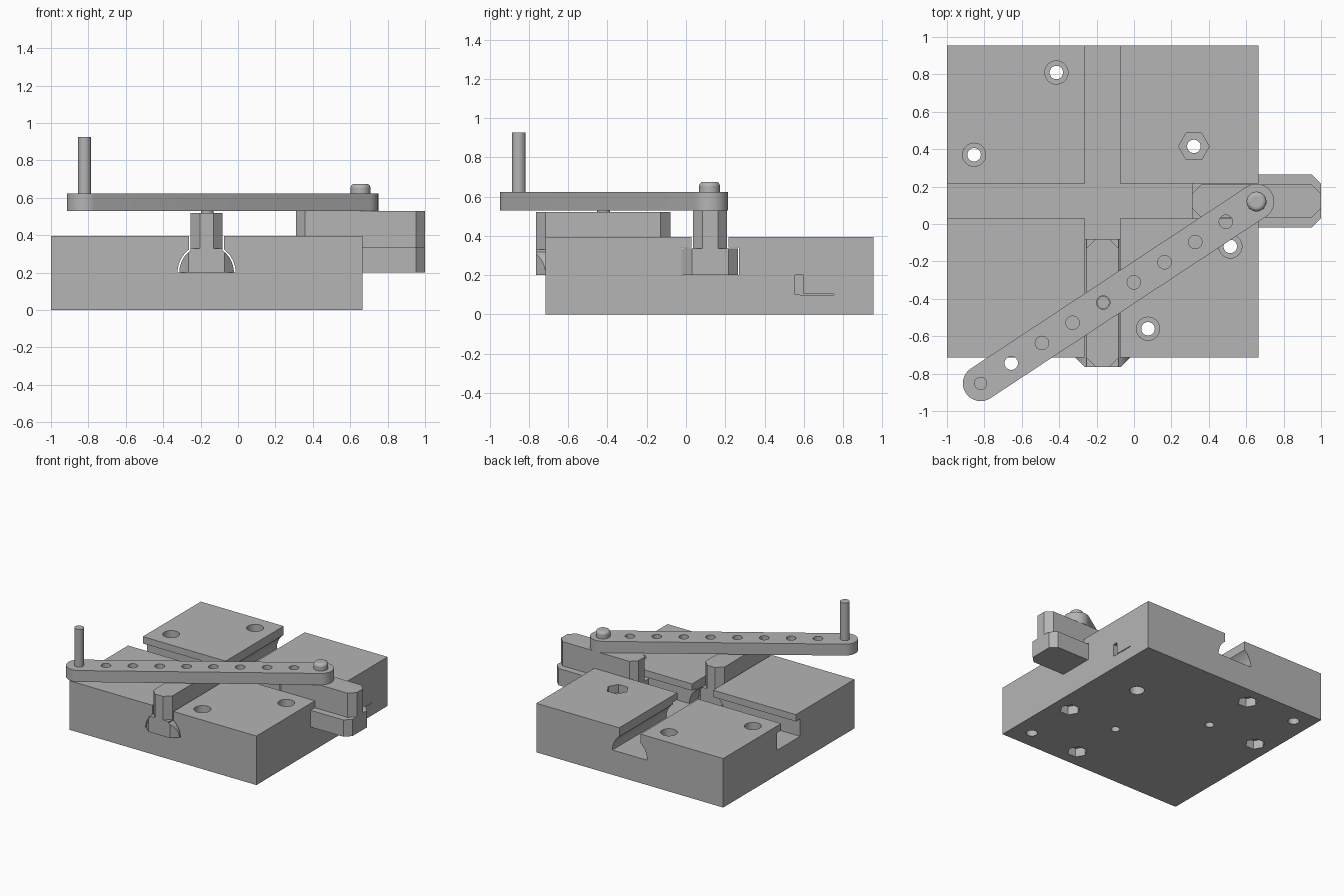
import bpy
import bmesh
from math import pi, cos, sin, atan2, radians
from mathutils import Vector, Matrix

if "Cube" in bpy.data.objects:
    bpy.data.objects.remove(bpy.data.objects["Cube"])

grey = bpy.data.materials.new("plain grey")
grey.use_nodes = True
grey.diffuse_color = (0.46, 0.46, 0.46, 1)
grey.node_tree.nodes["Principled BSDF"].inputs["Base Color"].default_value = grey.diffuse_color

# Matrices that stand a flat profile up so it runs along y
ALONG_Y = Matrix(((1, 0, 0, 0), (0, 0, 1, 0), (0, 1, 0, 0), (0, 0, 0, 1)))


def prism(name, points, low, high, matrix=None):
    """Extrude a flat outline from low to high."""
    bm = bmesh.new()
    face = bm.faces.new([bm.verts.new((x, y, low)) for x, y in points])
    extruded = bmesh.ops.extrude_face_region(bm, geom=[face])["geom"]
    for v in extruded:
        if isinstance(v, bmesh.types.BMVert):
            v.co.z = high
    if matrix:
        bm.transform(matrix)
    bmesh.ops.recalc_face_normals(bm, faces=bm.faces)
    mesh = bpy.data.meshes.new(name)
    bm.to_mesh(mesh)
    bm.free()
    mesh.materials.append(grey)
    obj = bpy.data.objects.new(name, mesh)
    bpy.context.collection.objects.link(obj)
    return obj


def arc(x, y, r, start, end, steps):
    return [(x + r * cos(start + (end - start) * i / steps),
             y + r * sin(start + (end - start) * i / steps)) for i in range(steps + 1)]


def ring(x, y, r, sides=32):
    return arc(x, y, r, 0, 2 * pi, sides)[:-1]


def rect(x0, x1, y0, y1):
    return [(x0, y0), (x1, y0), (x1, y1), (x0, y1)]


def octagon(x0, x1, y0, y1, c):
    return [(x0 + c, y0), (x1 - c, y0), (x1, y0 + c), (x1, y1 - c),
            (x1 - c, y1), (x0 + c, y1), (x0, y1 - c), (x0, y0 + c)]


def combine(target, tool, operation="DIFFERENCE"):
    """Apply a boolean and discard the helper."""
    mod = target.modifiers.new("boolean", "BOOLEAN")
    mod.operation, mod.solver, mod.object = operation, "EXACT", tool
    bpy.context.view_layer.objects.active = target
    bpy.ops.object.modifier_apply(modifier=mod.name)
    bpy.data.objects.remove(tool)


def smooth(obj):
    bpy.ops.object.select_all(action="DESELECT")
    obj.select_set(True)
    bpy.context.view_layer.objects.active = obj
    bpy.ops.object.shade_smooth_by_angle(angle=radians(30))


CX, CY = -0.168, 0.123      # centre lines of the two channels
FLOOR, LIP, TOP = 0.2, 0.34, 0.395
ARM_LOW, ARM_TOP = 0.53, 0.622

# Base block with crossing channels
base = prism("base", rect(-1, 0.665, -0.715, 0.955), 0, TOP)


def cut(points, low, high, matrix=None):
    combine(base, prism("cutter", points, low, high, matrix))


def dome(r, neck, top):
    """Round-shouldered channel profile with a straight neck."""
    a = atan2((r * r - neck * neck) ** 0.5, neck)
    return (arc(CX, FLOOR, r, 0, a, 10) + [(CX + neck, top), (CX - neck, top)]
            + arc(CX, FLOOR, r, pi - a, pi, 10))


cut(dome(0.155, 0.094, 0.5), -1, 1.2, ALONG_Y)
cut(rect(-1.2, 0.9, CY - 0.147, CY + 0.147), FLOOR, LIP)
cut(rect(-1.2, 0.9, CY - 0.094, CY + 0.094), FLOOR, 0.5)

# Screw holes: counterbore above, nut pocket below
for x, y in ((-0.415, 0.81), (-0.855, 0.37), (0.515, -0.12), (0.075, -0.56)):
    cut(ring(x, y, 0.036), -0.1, 0.5)
    cut(ring(x, y, 0.062), 0.3, 0.5)
    cut(ring(x, y, 0.075, 6), -0.1, 0.07)

# Hexagonal pocket on top with a through hole
cut(ring(0.32, 0.415, 0.036), -0.1, 0.5)
cut(ring(0.32, 0.415, 0.082, 6), 0.33, 0.5)
cut(ring(0.32, 0.415, 0.056), -0.1, 0.07)

# Blind holes in the underside
for x, y, r in ((0.51, -0.565, 0.042), (-0.855, 0.81, 0.042),
                (0.075, -0.125, 0.033), (-0.415, 0.37, 0.033)):
    cut(ring(x, y, r), -0.1, 0.13)

# Small pocket and thin slit in the right side
cut(rect(0.6, 0.8, 0.556, 0.598), 0.1, 0.2)
cut(rect(0.6, 0.8, 0.58, 0.755), 0.098, 0.104)
smooth(base)

# Slider in the round channel
front_slider = prism("front_slider", dome(0.146, 0.086, 0.33), -0.765, -0.08, ALONG_Y)
combine(front_slider, prism("trim", octagon(CX - 0.146, CX + 0.146, -0.765, -0.08, 0.05), 0.1, 0.6),
        "INTERSECT")
combine(front_slider, prism("neck", octagon(CX - 0.086, CX + 0.086, -0.765, -0.08, 0.05), 0.25, 0.52),
        "UNION")
smooth(front_slider)

# Slider in the square channel
side_slider = prism("side_slider", octagon(0.31, 1, CY - 0.141, CY + 0.141, 0.048), FLOOR, 0.335)
combine(side_slider, prism("neck", octagon(0.31, 1, CY - 0.087, CY + 0.087, 0.048), 0.25, ARM_LOW),
        "UNION")

# Arm with rounded ends and a row of holes
tip, pivot = Vector((-0.82, -0.852)), Vector((0.655, 0.12))
angle = atan2(*(pivot - tip).yx)
arm = prism("arm", arc(*pivot, 0.095, angle - pi / 2, angle + pi / 2, 20)
            + arc(*tip, 0.095, angle + pi / 2, angle + 3 * pi / 2, 20), ARM_LOW, ARM_TOP)
for i in range(1, 9):
    combine(arm, prism("hole", ring(*tip.lerp(pivot, i / 9), 0.036), 0.4, 0.8))
smooth(arm)

# Handle post, slider pin and pivot screw
smooth(prism("handle_post", ring(*tip, 0.035), 0.6, 0.925))
smooth(prism("slider_pin", ring(*tip.lerp(pivot, 4 / 9), 0.033), 0.5, 0.57))
head = prism("pivot_screw_head", ring(*pivot, 0.053), 0.6, 0.675)
bevel = head.modifiers.new("rounded top", "BEVEL")
bevel.width, bevel.segments = 0.022, 5
smooth(head)
